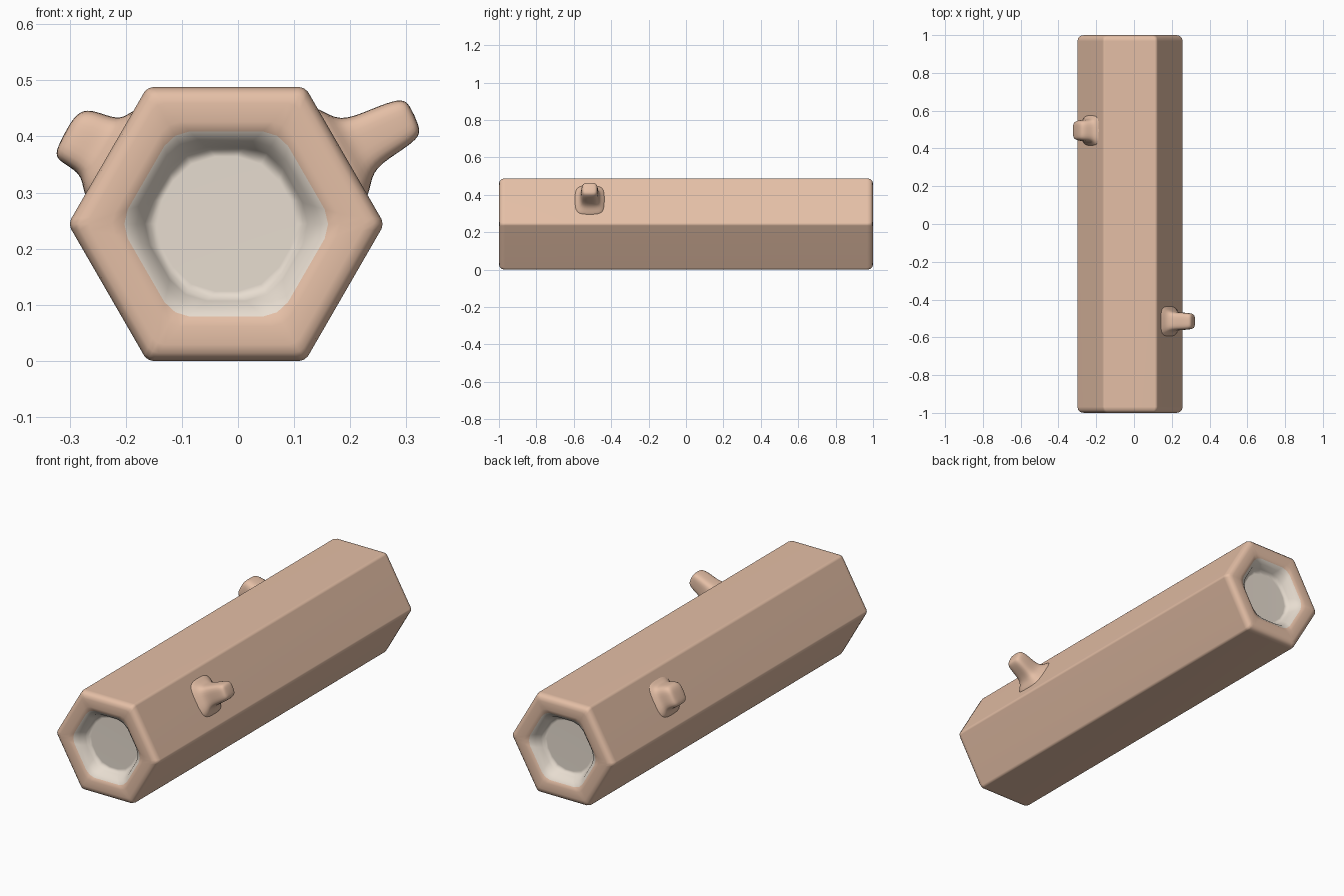
import bpy, bmesh, math
from mathutils import Vector

if "Cube" in bpy.data.objects:
    bpy.data.objects.remove(bpy.data.objects["Cube"])

CX, CZ = -0.021, 0.244          # axis of the log


def material(name, rgb):
    m = bpy.data.materials.new(name)
    m.diffuse_color = (*rgb, 1)
    m.use_nodes = True
    m.node_tree.nodes["Principled BSDF"].inputs["Base Color"].default_value = m.diffuse_color
    return m


bark = material("bark", (0.78, 0.52, 0.38))
wood = material("pale_wood", (0.80, 0.72, 0.63))


def finish(name, bm, mats):
    bmesh.ops.recalc_face_normals(bm, faces=bm.faces)
    me = bpy.data.meshes.new(name)
    bm.to_mesh(me)
    bm.free()
    for m in mats:
        me.materials.append(m)
    for p in me.polygons:
        p.use_smooth = True
    ob = bpy.data.objects.new(name, me)
    bpy.context.collection.objects.link(ob)
    return ob


def bridge(bm, a, b, mat=0):
    n = len(a)
    for i in range(n):
        f = bm.faces.new((a[i], a[(i + 1) % n], b[(i + 1) % n], b[i]))
        f.material_index = mat


def hex_ring(bm, apothem, chamfer, y):
    """Hexagon with each corner softened into three points."""
    r = apothem / math.cos(math.pi / 6)
    c = [Vector((r * math.cos(k * math.pi / 3), 0, r * math.sin(k * math.pi / 3))) for k in range(6)]
    ring = []
    for k in range(6):
        p = c[k]
        a = p + (c[k - 1] - p).normalized() * chamfer
        b = p + (c[(k + 1) % 6] - p).normalized() * chamfer
        for q in (a, (a + b) / 2 * 0.6 + p * 0.4, b):
            ring.append(bm.verts.new((q.x + CX, y, q.z + CZ)))
    return ring


# Log: apothem, corner chamfer, depth from the end, material
profile = [(0.120, 0.050, 0.064, 1), (0.130, 0.048, 0.060, 1), (0.137, 0.044, 0.048, 1),
           (0.148, 0.038, 0.022, 1), (0.165, 0.030, 0.007, 1), (0.182, 0.022, 0.000, 0),
           (0.215, 0.014, 0.000, 0), (0.230, 0.012, 0.004, 0), (0.240, 0.011, 0.014, 0),
           (0.244, 0.010, 0.032, 0)]
full = [(a, c, -1 + d, m) for a, c, d, m in profile]
full += [(a, c, 1 - d, m) for a, c, d, m in reversed(profile)]
bm = bmesh.new()
rings = [hex_ring(bm, a, c, y) for a, c, y, m in full]
for i in range(len(rings) - 1):
    bridge(bm, rings[i], rings[i + 1], min(1, full[i][3]) & full[i + 1][3] if full[i][3] else 0)
for ring in (rings[0], rings[-1]):
    bm.faces.new(ring).material_index = 1
log = finish("hexagonal_log", bm, (bark, wood))
log.modifiers.new("weighted_normals", 'WEIGHTED_NORMAL')


def stub(name, y, sections):
    """Branch stub: each section is an upper and lower xz point and a half width in y."""
    bm = bmesh.new()
    prev = None
    for (ux, uz), (lx, lz), w in sections:
        ring = []
        for s, t in ((-1, 0), (0, 0), (1, 0), (1, .5), (1, 1), (0, 1), (-1, 1), (-1, .5)):
            ring.append(bm.verts.new((ux + (lx - ux) * t, y + s * w, uz + (lz - uz) * t)))
        if prev:
            bridge(bm, prev, ring)
        else:
            bm.faces.new(ring)
        prev = ring
    bm.faces.new(prev)
    ob = finish(name, bm, (bark,))
    sub = ob.modifiers.new("soften", 'SUBSURF')
    sub.levels = sub.render_levels = 2


# Branch stubs on the two upper slanted faces
stub("right_branch_stub", -0.515, [
    ((0.110, 0.455), (0.205, 0.275), 0.090),
    ((0.145, 0.452), (0.236, 0.290), 0.082),
    ((0.180, 0.424), (0.236, 0.338), 0.048),
    ((0.240, 0.450), (0.280, 0.368), 0.046),
    ((0.288, 0.468), (0.322, 0.396), 0.042),
    ((0.305, 0.460), (0.325, 0.415), 0.030)])
stub("left_branch_stub", 0.495, [
    ((-0.150, 0.455), (-0.245, 0.275), 0.090),
    ((-0.185, 0.450), (-0.276, 0.290), 0.084),
    ((-0.208, 0.428), (-0.276, 0.328), 0.060),
    ((-0.245, 0.442), (-0.300, 0.346), 0.056),
    ((-0.276, 0.450), (-0.324, 0.360), 0.050),
    ((-0.298, 0.428), (-0.324, 0.378), 0.034)])
